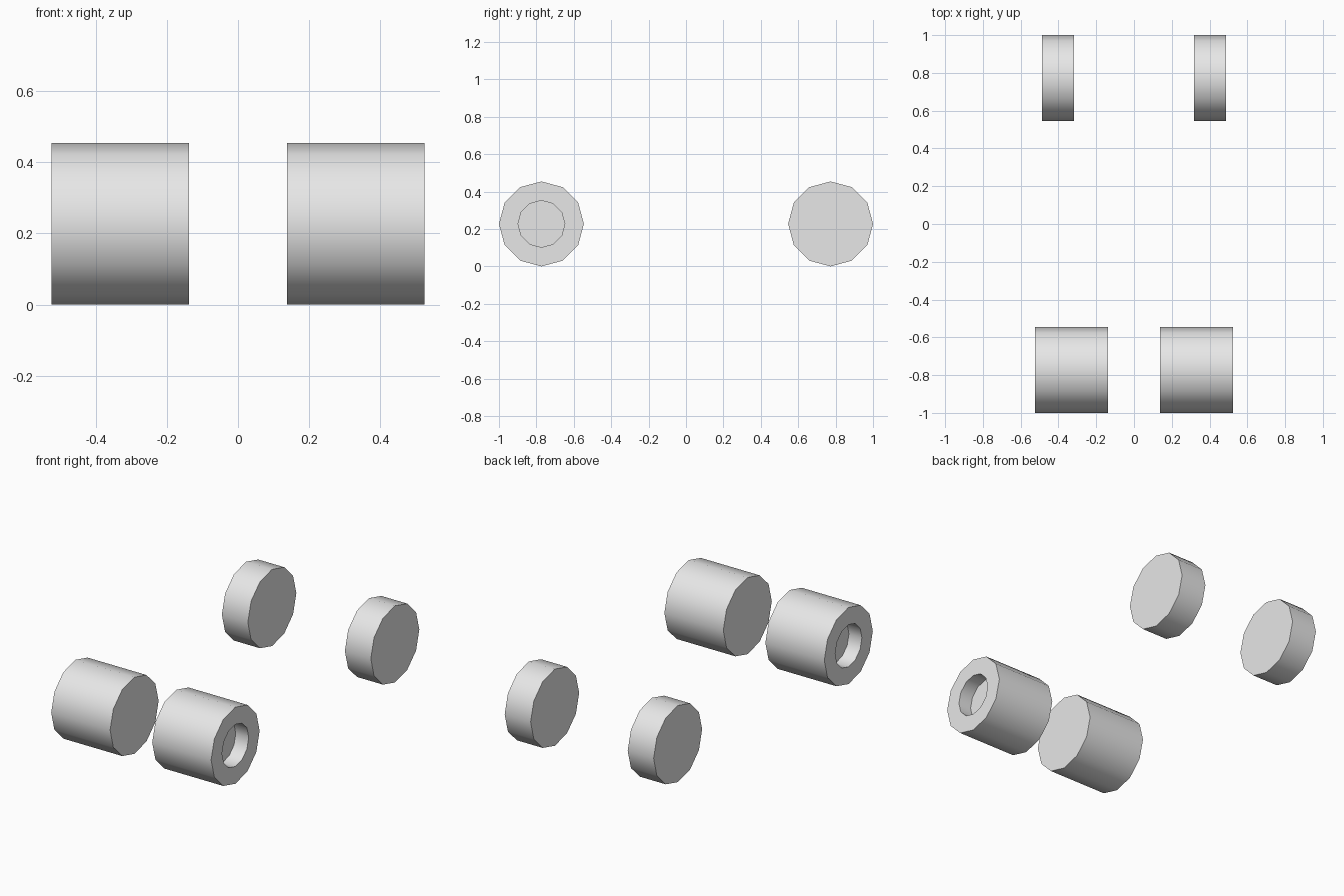
import bpy, bmesh, math
from mathutils import Matrix, Vector

cube = bpy.data.objects.get("Cube")
if cube:
    bpy.data.objects.remove(cube, do_unlink=True)

# Single plain grey
COLOUR = (0.8, 0.8, 0.8, 1)
grey = bpy.data.materials.new("plain_grey")
grey.use_nodes = True
grey.diffuse_color = COLOUR
grey.node_tree.nodes["Principled BSDF"].inputs["Base Color"].default_value = COLOUR

RADIUS = 0.227
SIDES = 12


def wheel(name, side, y, inner, outer, hub_radius=0, hub_depth=0):
    """Wheel with its axle along x; side is +1 (left) or -1 (right)."""
    width = outer - inner
    bm = bmesh.new()
    bmesh.ops.create_cone(bm, cap_ends=True, segments=SIDES,
                          radius1=RADIUS, radius2=RADIUS, depth=width)

    # Hub recess sunk into the outer cap
    if hub_depth:
        cap = max(bm.faces, key=lambda f: f.calc_center_median().z)
        cap = bmesh.ops.extrude_discrete_faces(bm, faces=[cap])["faces"][0]
        k = hub_radius / RADIUS
        bmesh.ops.scale(bm, vec=(k, k, 1), verts=cap.verts[:])
        cap = bmesh.ops.extrude_discrete_faces(bm, faces=[cap])["faces"][0]
        bmesh.ops.translate(bm, vec=(0, 0, -hub_depth), verts=cap.verts[:])

    # Turn the outer cap towards its side of the model
    bm.transform(Matrix.Rotation(side * math.pi / 2, 4, "Y"))
    mesh = bpy.data.meshes.new(name)
    bm.to_mesh(mesh)
    bm.free()
    mesh.materials.append(grey)

    obj = bpy.data.objects.new(name, mesh)
    obj.location = Vector((side * (inner + outer) / 2, y, RADIUS))
    bpy.context.collection.objects.link(obj)
    bpy.ops.object.select_all(action="DESELECT")
    obj.select_set(True)
    bpy.context.view_layer.objects.active = obj
    bpy.ops.object.shade_smooth_by_angle(angle=math.radians(40))


AXLE = 1 - RADIUS
for label, side in (("left", 1), ("right", -1)):
    # Wide front wheels with hub recess, narrow solid rear wheels
    wheel("front_wheel_" + label, side, -AXLE, 0.138, 0.524, 0.125, 0.085)
    wheel("rear_wheel_" + label, side, AXLE, 0.318, 0.488)
